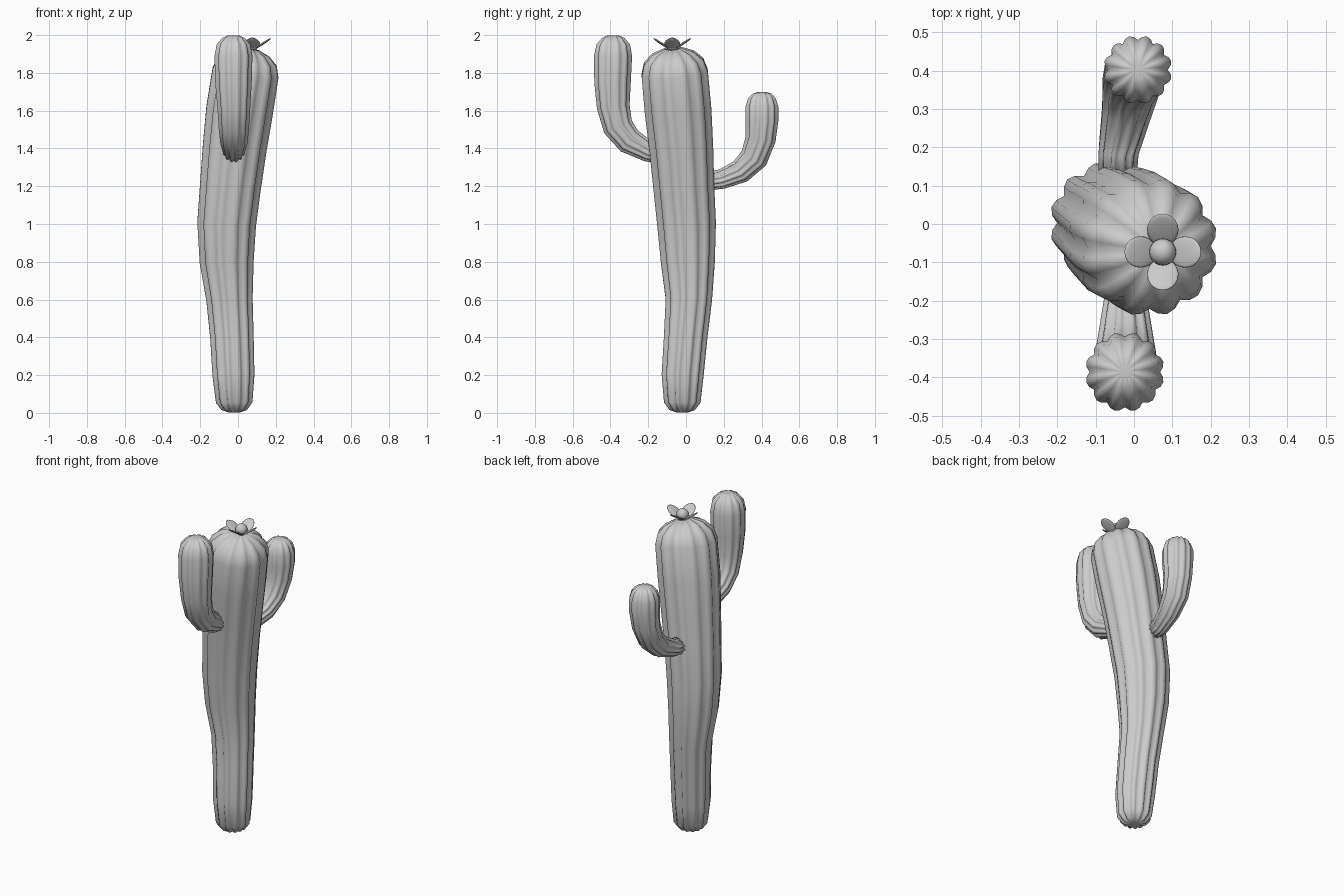
import bpy, bmesh
from math import sin, cos, pi, radians
from mathutils import Vector, Matrix

if "Cube" in bpy.data.objects:
    bpy.data.objects.remove(bpy.data.objects["Cube"])


def ribbed_stem(name, path, ribs, groove):
    """Sweep a lobed ring along (x, y, z, radius) stations, closed at both ends."""
    pts = [Vector(p[:3]) for p in path]
    count = ribs * 4
    bm = bmesh.new()
    rings = []
    for i, p in enumerate(path):
        t = (pts[min(i + 1, len(pts) - 1)] - pts[max(i - 1, 0)]).normalized()
        u = Vector((1, 0, 0))
        u = (u - t * u.dot(t)).normalized()
        v = t.cross(u)
        r = p[3]
        depth = min(0.35, groove / r)
        ring = []
        for k in range(count):
            a = 2 * pi * k / count
            rr = r * (1 - depth * (1 - abs(sin(ribs * a / 2))))
            ring.append(bm.verts.new(pts[i] + (u * cos(a) + v * sin(a)) * rr))
        rings.append(ring)
    for a, b in zip(rings, rings[1:]):
        for k in range(count):
            n = (k + 1) % count
            bm.faces.new((a[k], a[n], b[n], b[k]))
    # Caps with a slightly sunken centre
    for ring, inner in ((rings[0], rings[1]), (rings[-1], rings[-2])):
        c = sum((w.co for w in ring), Vector()) / count
        ci = sum((w.co for w in inner), Vector()) / count
        tip = bm.verts.new(c + (ci - c) * 0.3)
        for k in range(count):
            bm.faces.new((ring[k], ring[(k + 1) % count], tip))
    bmesh.ops.recalc_face_normals(bm, faces=bm.faces)
    return finish(name, bm)


def finish(name, bm):
    me = bpy.data.meshes.new(name)
    bm.to_mesh(me)
    bm.free()
    me.shade_smooth()
    ob = bpy.data.objects.new(name, me)
    bpy.context.collection.objects.link(ob)
    return ob


# Trunk: leaning and widening upward
ribbed_stem("trunk", [
    (-.02, -.02, .002, .03), (-.02, -.02, .015, .07), (-.02, -.02, .055, .10),
    (-.024, -.018, .20, .115), (-.032, -.002, .40, .119), (-.045, .015, .60, .127),
    (-.060, .010, .80, .148), (-.060, .003, 1.0, .161), (-.040, -.012, 1.2, .167),
    (-.018, -.025, 1.4, .175), (.008, -.042, 1.6, .183), (.040, -.060, 1.8, .182),
    (.050, -.065, 1.86, .163), (.058, -.068, 1.905, .115), (.064, -.070, 1.93, .05),
], 12, .02)

# Taller arm toward the front
ribbed_stem("front_arm", [
    (-.022, -.10, 1.365, .05), (-.022, -.20, 1.385, .058), (-.022, -.30, 1.44, .074),
    (-.022, -.36, 1.515, .083), (-.022, -.385, 1.62, .09), (-.024, -.389, 1.75, .10),
    (-.024, -.386, 1.89, .104), (-.024, -.385, 1.95, .092), (-.024, -.385, 1.985, .062),
    (-.024, -.385, 1.999, .03),
], 12, .012)

# Shorter arm toward the back
ribbed_stem("back_arm", [
    (-.045, .08, 1.222, .05), (-.04, .19, 1.238, .054), (-.02, .29, 1.28, .066),
    (-.008, .36, 1.35, .077), (.004, .395, 1.45, .083), (.01, .402, 1.55, .09),
    (.01, .402, 1.62, .09), (.01, .402, 1.665, .076), (.01, .402, 1.69, .052),
    (.01, .402, 1.698, .025),
], 12, .012)

# Flower: four upturned petals around a rounded bud
centre = Vector((.075, -.073, 1.93))
for i in range(4):
    bm = bmesh.new()
    bmesh.ops.create_uvsphere(bm, u_segments=20, v_segments=10, radius=1)
    m = (Matrix.Translation(centre) @ Matrix.Rotation(i * pi / 2, 4, 'Z')
         @ Matrix.Translation((.058, 0, .026)) @ Matrix.Rotation(radians(-33), 4, 'Y')
         @ Matrix.Diagonal((.050, .041, .006, 1)))
    bmesh.ops.transform(bm, matrix=m, verts=bm.verts)
    finish(f"petal_{i + 1}", bm)

bm = bmesh.new()
bmesh.ops.create_uvsphere(bm, u_segments=20, v_segments=12, radius=.035)
bmesh.ops.translate(bm, vec=centre + Vector((0, 0, .022)), verts=bm.verts)
finish("flower_bud", bm)
